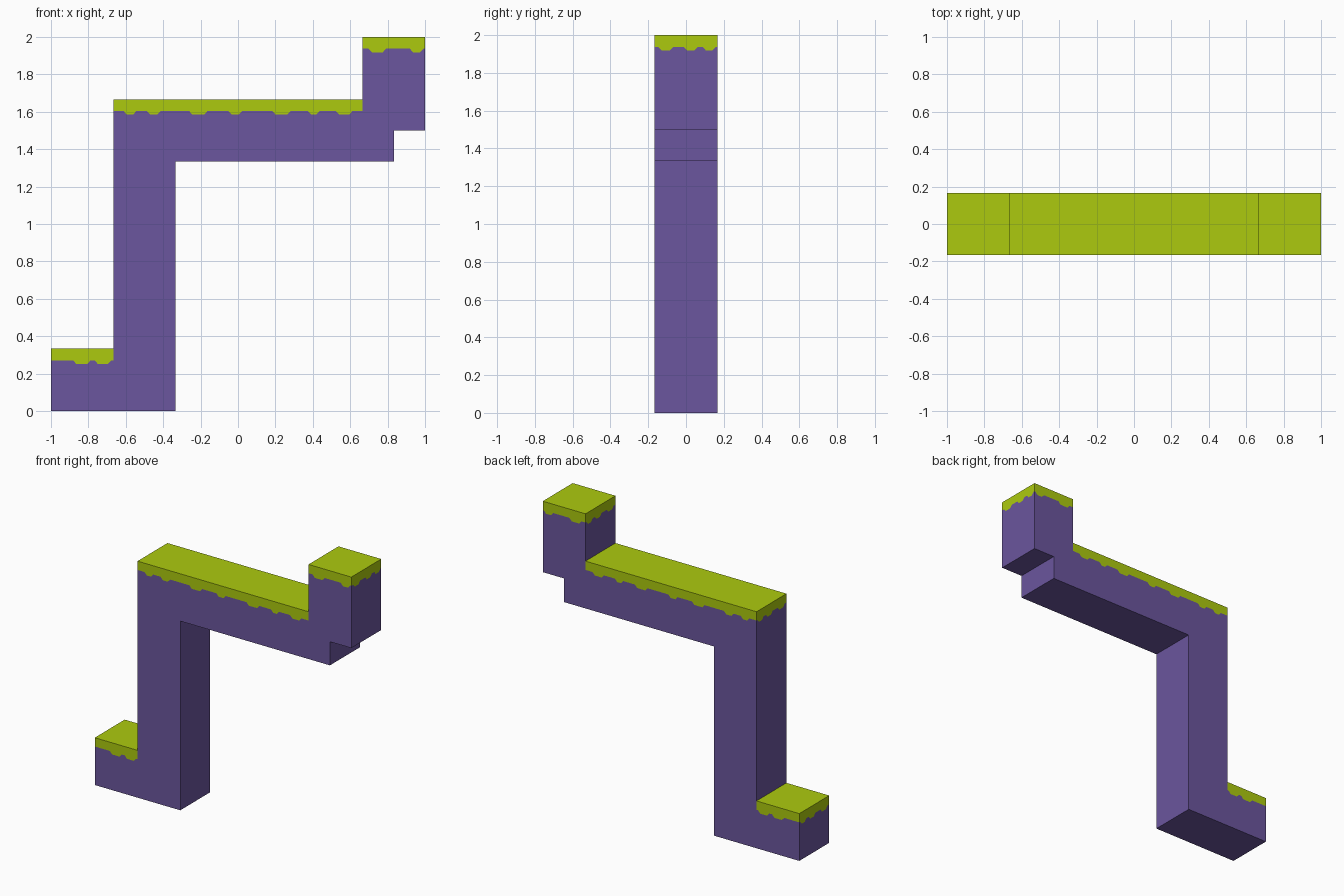
import bpy, bmesh

if "Cube" in bpy.data.objects:
    bpy.data.objects.remove(bpy.data.objects["Cube"])

T = 1 / 3          # block size
H = T / 2          # half depth
BAND, DRIP, SLANT = 0.062, 0.082, 0.012


def material(name, rgb):
    m = bpy.data.materials.new(name)
    m.diffuse_color = (*rgb, 1)
    m.use_nodes = True
    m.node_tree.nodes["Principled BSDF"].inputs["Base Color"].default_value = m.diffuse_color
    return m


def wave(a, b, top, drips):
    """Ragged lower edge of the grass from a to b, as (u, z) points."""
    hi, lo = top - BAND, top - DRIP
    pts = [(a, hi)]
    for s, e in drips:
        pts += [(s - SLANT, hi), (s + SLANT / 2, lo), (e - SLANT / 2, lo), (e + SLANT, hi)]
    return pts + [(b, hi)]


bm = bmesh.new()


def face(points, mat):
    f = bm.faces.new([bm.verts.new(p) for p in points])
    f.material_index = mat


# Three grassy steps: x start, x end, height, drips along the front
steps = [
    (-1, -2 * T, T, [(-.87, -.80), (-.755, -.69)]),
    (-2 * T, 2 * T, 5 * T, [(-.60, -.555), (-.475, -.425), (-.25, -.175), (-.04, .01),
                            (.195, .27), (.385, .425), (.535, .60)]),
    (2 * T, 1, 2, [(.71, .78), (.93, .98)]),
]
end_drips = [(-.135, -.08), (0, .05), (.10, .145)]

# Soil underside outline, left to right
under = [(-1, 0), (-T, 0), (-T, 4 * T), (5 * H, 4 * T), (5 * H, 1.5), (1, 1.5)]
for (x0, z0), (x1, z1) in zip(under, under[1:]):
    face([(x0, -H, z0), (x1, -H, z1), (x1, H, z1), (x0, H, z0)], 0)

# Soil front and back
waves = [wave(*s) for s in steps]
upper = (waves[0] + [(-2 * T, T)] + waves[1] + [(2 * T, 5 * T)] + waves[2])
for y in (-H, H):
    face([(x, y, z) for x, z in under + upper[::-1]], 0)

# Grass tops and their ragged front and back strips
for (a, b, top, _), edge in zip(steps, waves):
    face([(a, -H, top), (b, -H, top), (b, H, top), (a, H, top)], 1)
    for y in (-H, H):
        face([(x, y, z) for x, z in edge + [(b, top), (a, top)]], 1)

# Upright end walls: x, bottom, top
for x, bottom, top in [(-1, 0, T), (-2 * T, T, 5 * T), (2 * T, 5 * T, 2), (1, 1.5, 2)]:
    edge = wave(-H, H, top, end_drips)
    face([(x, y, z) for y, z in edge + [(H, top), (-H, top)]], 1)
    face([(x, y, z) for y, z in edge + [(H, bottom), (-H, bottom)]], 0)

bmesh.ops.remove_doubles(bm, verts=bm.verts[:], dist=1e-4)
bmesh.ops.recalc_face_normals(bm, faces=bm.faces[:])

mesh = bpy.data.meshes.new("stepped_terrain")
bm.to_mesh(mesh)
bm.free()
mesh.materials.append(material("purple soil", (0.147, 0.093, 0.342)))
mesh.materials.append(material("lime grass", (0.413, 0.590, 0.0045)))
bpy.context.collection.objects.link(bpy.data.objects.new("stepped_terrain", mesh))
